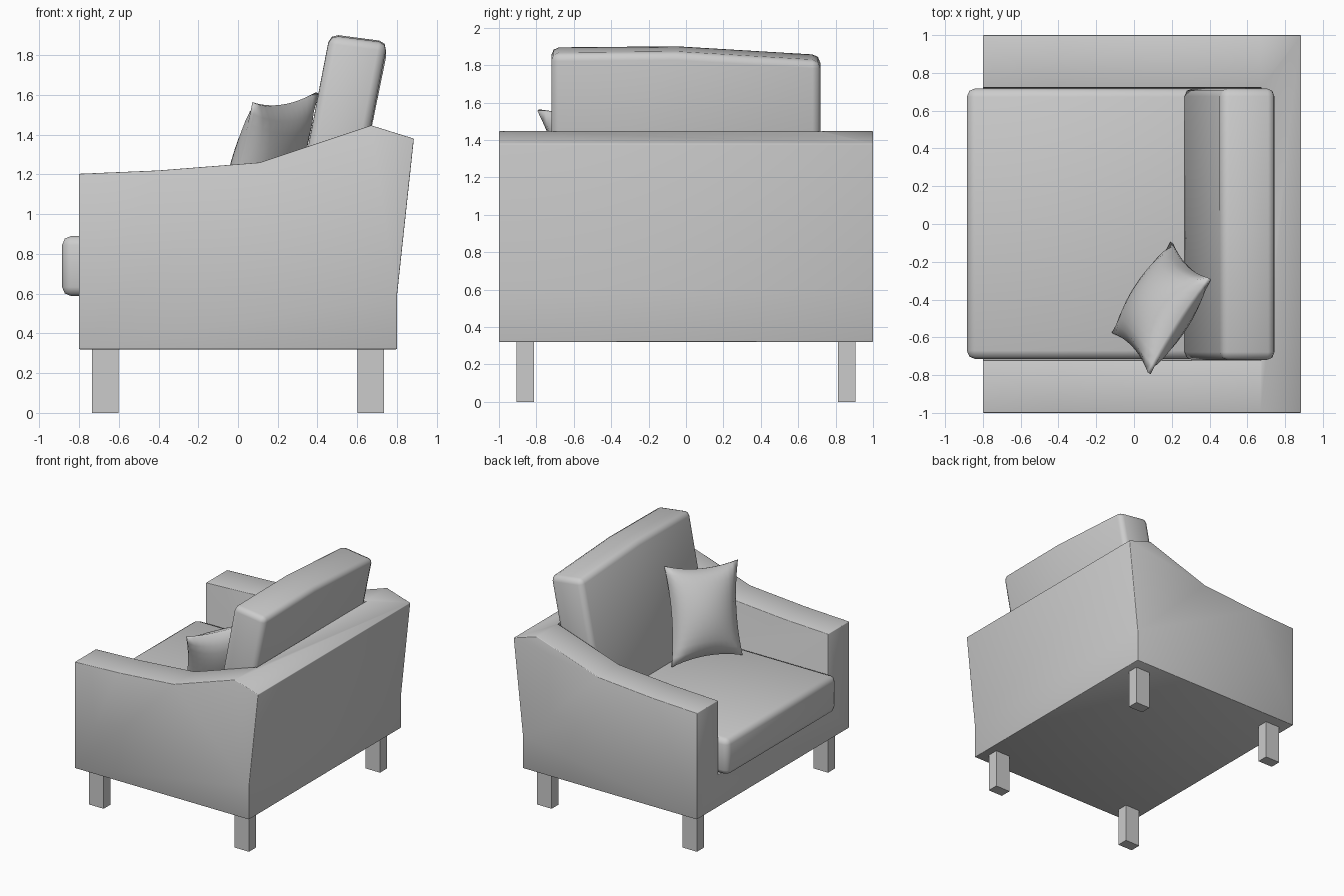
import bpy, bmesh
from mathutils import Vector

if "Cube" in bpy.data.objects:
    bpy.data.objects.remove(bpy.data.objects["Cube"])


def make_object(name, bm):
    bmesh.ops.recalc_face_normals(bm, faces=bm.faces)
    mesh = bpy.data.meshes.new(name)
    bm.to_mesh(mesh)
    bm.free()
    ob = bpy.data.objects.new(name, mesh)
    bpy.context.collection.objects.link(ob)
    return ob


def prism(name, profile, stations):
    """Loft an xz profile through the y stations."""
    bm = bmesh.new()
    rings = [[bm.verts.new((x, y, z)) for x, z in profile] for y in stations]
    n = len(profile)
    for a, b in zip(rings, rings[1:]):
        for i in range(n):
            j = (i + 1) % n
            bm.faces.new((a[i], a[j], b[j], b[i]))
    bm.faces.new(rings[0])
    bm.faces.new(rings[-1])
    return make_object(name, bm)


def activate(ob):
    bpy.ops.object.select_all(action='DESELECT')
    ob.select_set(True)
    bpy.context.view_layer.objects.active = ob


def soften(ob, width, limit=0.7, segments=2):
    mod = ob.modifiers.new("soft_edges", 'BEVEL')
    mod.width = width
    mod.segments = segments
    mod.limit_method = 'ANGLE'
    mod.angle_limit = limit
    activate(ob)
    bpy.ops.object.modifier_apply(modifier=mod.name)
    bpy.ops.object.shade_smooth_by_angle(angle=0.9)


# Upholstered frame: side profile with the seat well cut out
frame = prism("frame", [(-0.8, 0.32), (0.8, 0.32), (0.8, 0.59), (0.885, 1.38),
                        (0.67, 1.447), (0.11, 1.26), (-0.4, 1.22), (-0.8, 1.203)],
              [-1, 1])
well = prism("seat_well_cutter", [(-1.2, 0.585), (0.59, 0.585), (0.69, 1.6), (-1.2, 1.6)],
             [-0.722, 0.722])
cut = frame.modifiers.new("seat_well", 'BOOLEAN')
cut.operation = 'DIFFERENCE'
cut.solver = 'EXACT'
cut.object = well
activate(frame)
bpy.ops.object.modifier_apply(modifier=cut.name)
bpy.data.objects.remove(well)
soften(frame, 0.028)

# Seat cushion
seat = prism("seat_cushion", [(-0.885, 0.588), (0.58, 0.588), (0.6, 0.89), (-0.885, 0.89)],
             [-0.715, 0.718])
soften(seat, 0.045)

# Leaning back cushion, its top edge slightly crowned
back = prism("back_cushion", [(0.26, 0.86), (0.555, 0.86), (0.752, 1.872), (0.462, 1.91)],
             [-0.72, -0.05, 0.718])
for v in back.data.vertices:
    if v.co.z > 1.5:
        v.co.z -= 0.05 if v.co.y > 0.5 else (0.01 if v.co.y < -0.5 else 0.004)
soften(back, 0.042)

# Throw pillow: two bulged grids meeting at a pinched seam
b0, b1 = Vector((-0.11, -0.58, 0.9)), Vector((0.20, -0.10, 0.9))
t0, t1 = Vector((0.08, -0.79, 1.56)), Vector((0.40, -0.29, 1.61))
normal = (b1 - b0).cross(t0 - b0).normalized()
N = 12
bm = bmesh.new()
for side in (-1, 1):
    grid = []
    for i in range(N + 1):
        row = []
        for j in range(N + 1):
            u, v = 2 * i / N - 1, 2 * j / N - 1
            # edges bow inwards between the corners
            pu = u * (1 - 0.11 * (1 - v * v))
            pv = v * (1 - 0.11 * (1 - u * u))
            s, t = (pu + 1) / 2, (pv + 1) / 2
            p = b0.lerp(b1, s).lerp(t0.lerp(t1, s), t)
            puff = 0.135 * ((1 - u * u) * (1 - v * v)) ** 0.6 + 0.01
            row.append(bm.verts.new(p + normal * side * puff))
        grid.append(row)
    for i in range(N):
        for j in range(N):
            bm.faces.new((grid[i][j], grid[i + 1][j], grid[i + 1][j + 1], grid[i][j + 1]))
bmesh.ops.bridge_loops(bm, edges=[e for e in bm.edges if e.is_boundary])
pillow = make_object("throw_pillow", bm)
activate(pillow)
bpy.ops.object.shade_smooth()

# Four square legs
for label, x in (("front", -0.668), ("rear", 0.668)):
    for hand, y in (("right", -0.86), ("left", 0.86)):
        w, d = 0.0675, 0.046
        prism(f"{label}_{hand}_leg", [(x - w, 0), (x + w, 0), (x + w, 0.34), (x - w, 0.34)],
              [y - d, y + d])
